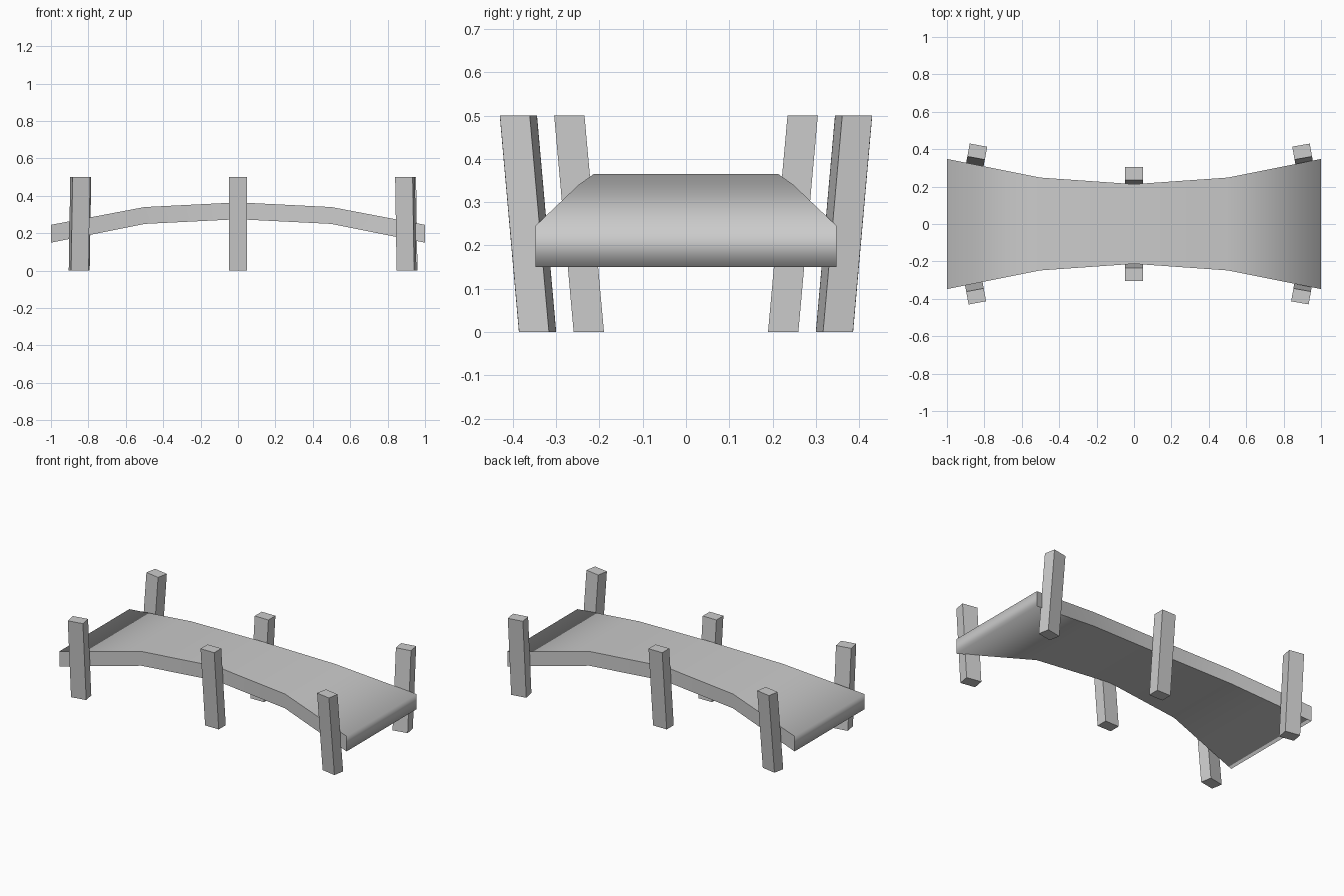
import bpy, bmesh
from math import radians
from mathutils import Vector, Matrix

if "Cube" in bpy.data.objects:
    bpy.data.objects.remove(bpy.data.objects["Cube"])


def make_object(name, bm):
    bmesh.ops.recalc_face_normals(bm, faces=bm.faces)
    mesh = bpy.data.meshes.new(name)
    bm.to_mesh(mesh)
    bm.free()
    obj = bpy.data.objects.new(name, mesh)
    bpy.context.collection.objects.link(obj)
    return obj


# Arched deck, narrow in the middle: x, half width, bottom z, top z
sections = [(-1, .348, .15, .245), (-.5, .248, .25, .34), (0, .213, .275, .365),
            (.5, .248, .25, .34), (1, .348, .15, .245)]
bm = bmesh.new()
rings = [[bm.verts.new((x, s * w, z)) for s, z in ((-1, lo), (1, lo), (1, hi), (-1, hi))]
         for x, w, lo, hi in sections]
for a, b in zip(rings, rings[1:]):
    for i in range(4):
        j = (i + 1) % 4
        bm.faces.new((a[i], a[j], b[j], b[i]))
bm.faces.new(rings[0])
bm.faces.new(rings[-1])
bmesh.ops.recalc_face_normals(bm, faces=bm.faces)

# Top and ends flow together smoothly, sides stay crisp
for f in bm.faces:
    f.smooth = True
    if abs(f.normal.y) > .8:
        for e in f.edges:
            if abs(e.verts[0].co.x - e.verts[1].co.x) > .1 or abs(e.verts[0].co.x) == 1:
                e.smooth = False
make_object("deck", bm)


# Posts lean outwards, square to the deck edge, with level ends
def post(name, x, y, angle):
    bm = bmesh.new()
    bmesh.ops.create_cube(bm, size=1)
    bmesh.ops.scale(bm, vec=(.095, .07, .5), verts=bm.verts)
    side = 1 if y > 0 else -1
    for v in bm.verts:
        v.co.y += side * .09 * v.co.z
    bmesh.ops.rotate(bm, matrix=Matrix.Rotation(radians(angle), 3, 'Z'), verts=bm.verts)
    bmesh.ops.translate(bm, vec=Vector((x, y, .25)), verts=bm.verts)
    make_object(name, bm)


for label, side, shift in (("front", -1, -.003), ("back", 1, .003)):
    post(label + "_left_post", -.845 + shift, side * .365, -10.5 * side)
    post(label + "_middle_post", 0, side * .247, 0)
    post(label + "_right_post", .9 + shift, side * .365, 10 * side)
